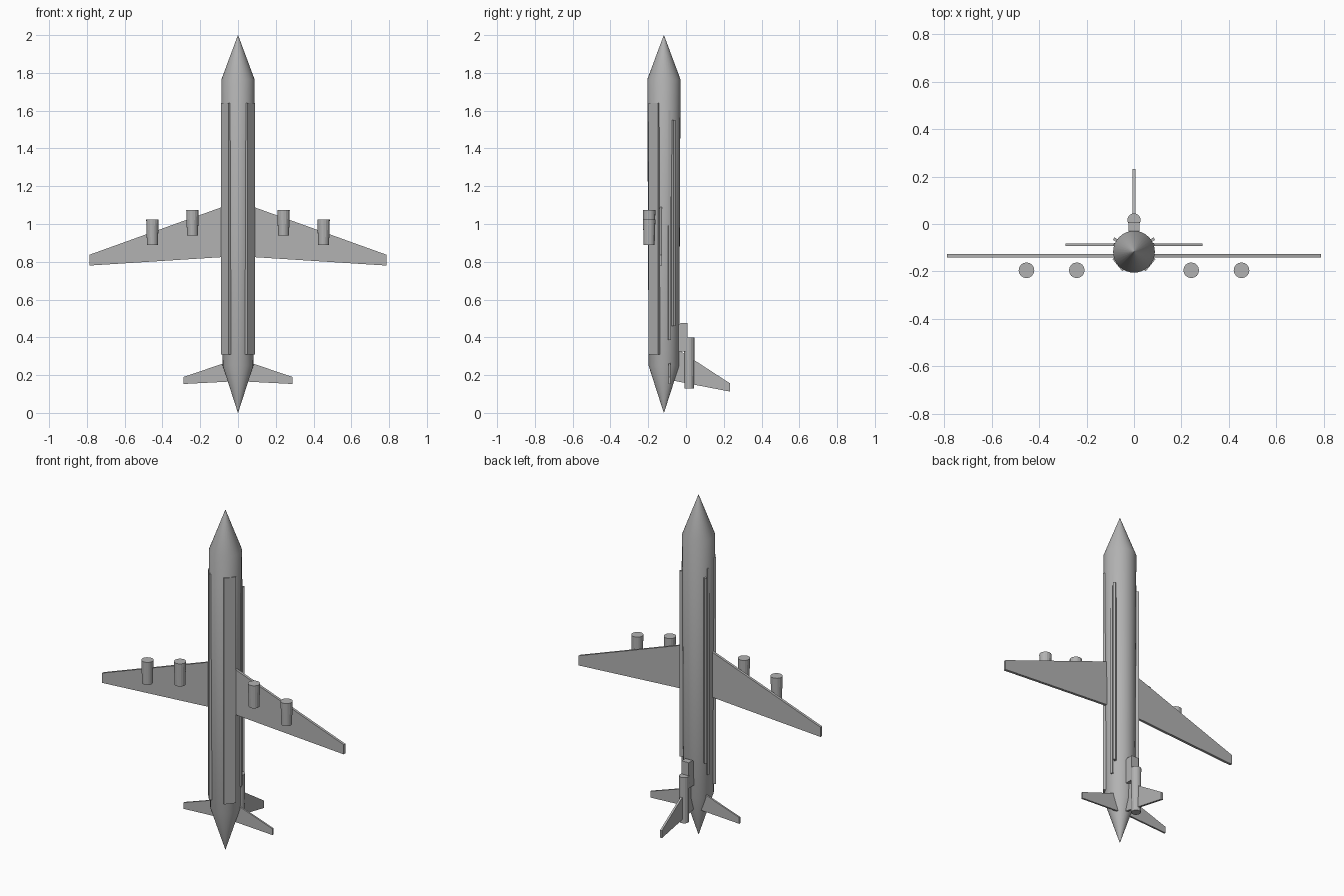
import bpy
import math
from mathutils import Matrix, Vector

cube = bpy.data.objects.get("Cube")
if cube:
    bpy.data.objects.remove(cube)

AXIS_Y = -0.117  # fuselage axis

grey = bpy.data.materials.new("light grey")
grey.use_nodes = True
grey.diffuse_color = (0.45, 0.45, 0.45, 1)
grey.node_tree.nodes["Principled BSDF"].inputs["Base Color"].default_value = (0.45, 0.45, 0.45, 1)


def make(name, verts, faces, smooth=False):
    mesh = bpy.data.meshes.new(name)
    mesh.from_pydata(verts, [], faces)
    mesh.materials.append(grey)
    obj = bpy.data.objects.new(name, mesh)
    bpy.context.collection.objects.link(obj)
    if smooth:
        bpy.ops.object.select_all(action="DESELECT")
        obj.select_set(True)
        bpy.context.view_layer.objects.active = obj
        bpy.ops.object.shade_smooth_by_angle(angle=math.radians(30))
    return obj


def lathe(name, profile, x, y, sides, smooth=False):
    """Stack of rings about a vertical axis, from (radius, z) pairs going up."""
    verts, faces = [], []
    for r, z in profile:
        for i in range(sides):
            a = math.tau * i / sides
            verts.append((x + r * math.cos(a), y + r * math.sin(a), z))
    for k in range(len(profile) - 1):
        for i in range(sides):
            j = (i + 1) % sides
            faces.append((k * sides + i, k * sides + j, (k + 1) * sides + j, (k + 1) * sides + i))
    faces.append(tuple(reversed(range(sides))))
    top = (len(profile) - 1) * sides
    faces.append(tuple(range(top, top + sides)))
    return make(name, verts, faces, smooth)


def slab(name, outline, origin, across, thickness):
    """Flat plate: outline of (distance along across, z), thickened sideways."""
    across = Vector(across).normalized()
    side = across.cross(Vector((0, 0, 1))) * thickness / 2
    n = len(outline)
    pts = [Vector(origin) + across * u + Vector((0, 0, z)) for u, z in outline]
    verts = [p + side for p in pts] + [p - side for p in pts]
    faces = [tuple(range(n)), tuple(reversed(range(n, 2 * n)))]
    faces += [(i, i + n, (i + 1) % n + n, (i + 1) % n) for i in range(n)]
    obj = make(name, verts, faces)
    bpy.context.view_layer.update()
    return obj


def rail(name, angle, inner, outer, width, bottom, top):
    """Long strip lying on the fuselage at an angle around its axis."""
    a = math.radians(angle)
    outline = [(inner, bottom), (outer, bottom), (outer, top), (inner, top)]
    return slab(name, outline, (0, AXIS_Y, 0), (math.cos(a), math.sin(a), 0), width)


# Fuselage with pointed nose and tail
lathe("fuselage", [(0.0005, 0), (0.081, 0.25), (0.088, 1.765), (0.0005, 2.0)], 0, AXIS_Y, 32, True)

for side, label in ((1, "left"), (-1, "right")):
    # Wings and tailplanes
    slab(label + "_wing", [(0, 0.83), (0.787, 0.78), (0.787, 0.837), (0, 1.12)],
         (0, -0.134, 0), (side, 0, 0), 0.015)
    slab(label + "_tailplane", [(0, 0.168), (0.289, 0.153), (0.289, 0.19), (0, 0.288)],
         (0, -0.087, 0), (side, 0, 0), 0.01)

    # Wing engines
    for pos, x, z in (("inner", 0.241, 0.938), ("outer", 0.453, 0.89)):
        lathe(f"{label}_{pos}_engine", [(0.029, z), (0.033, z + 0.135)], side * x, -0.195, 16)

    # Long fairings on the lower body and strakes on the upper body
    for part, angle, inner, outer, width, bottom, top in (
            ("belly_fairing", -39, 0.07, 0.09, 0.066, 0.31, 1.64),
            ("long_strake", 20, 0.06, 0.0915, 0.012, 0.385, 1.6),
            ("short_strake", 33, 0.06, 0.102, 0.012, 0.46, 1.55)):
        rail(f"{label}_{part}", angle if side > 0 else 180 - angle, inner, outer, width, bottom, top)

# Fin with the tail engine and its intake
slab("fin", [(-0.09, 0.175), (0.232, 0.113), (0.232, 0.157), (-0.05, 0.34)],
     (0, 0, 0), (0, 1, 0), 0.012)
lathe("tail_engine", [(0.026, 0.128), (0.028, 0.398)], 0, 0.017, 16)
slab("tail_intake", [(-0.05, 0.325), (0.008, 0.325), (0.008, 0.475), (-0.028, 0.475), (-0.05, 0.46)],
     (0, 0, 0), (0, 1, 0), 0.046)

# Make every surface face outward
import bmesh
for obj in bpy.context.collection.objects:
    if obj.type == "MESH" and grey.name in obj.data.materials:
        bm = bmesh.new()
        bm.from_mesh(obj.data)
        bmesh.ops.recalc_face_normals(bm, faces=bm.faces)
        bm.to_mesh(obj.data)
        bm.free()
